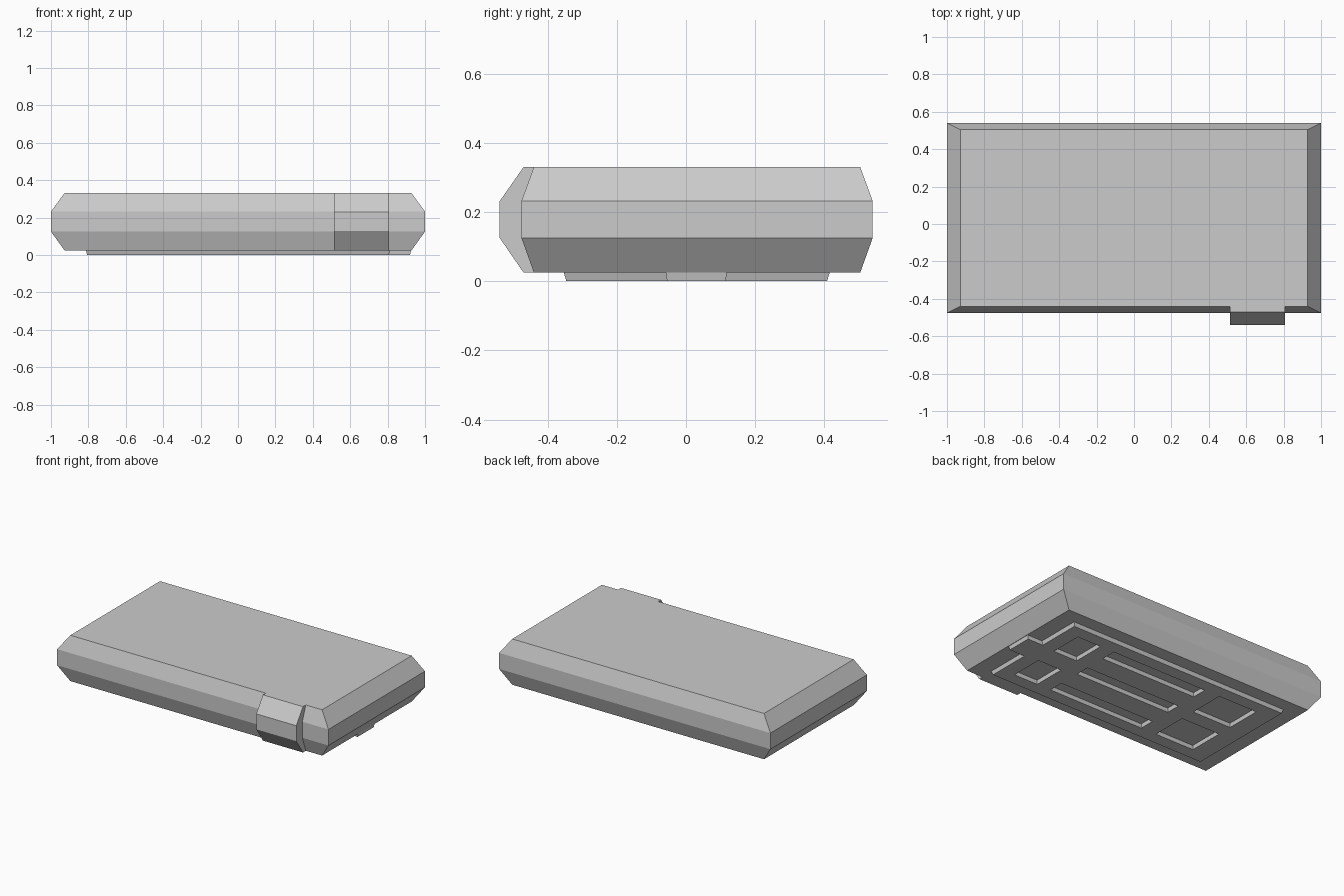
import bpy, bmesh

if "Cube" in bpy.data.objects:
    bpy.data.objects.remove(bpy.data.objects["Cube"])


def add_loft(bm, rings):
    """Closed skin through equal-length rings of points."""
    loops = [[bm.verts.new(p) for p in ring] for ring in rings]
    n = len(loops[0])
    for a, b in zip(loops, loops[1:]):
        for i in range(n):
            j = (i + 1) % n
            bm.faces.new((a[i], a[j], b[j], b[i]))
    bm.faces.new(loops[0][::-1])
    bm.faces.new(loops[-1])


def rect(x0, x1, y0, y1, z, inset=(0, 0)):
    dx, dy = inset
    return [(x0 + dx, y0 + dy, z), (x1 - dx, y0 + dy, z),
            (x1 - dx, y1 - dy, z), (x0 + dx, y1 - dy, z)]


def make_object(name, lofts):
    bm = bmesh.new()
    for rings in lofts:
        add_loft(bm, rings)
    bmesh.ops.recalc_face_normals(bm, faces=bm.faces[:])
    mesh = bpy.data.meshes.new(name)
    bm.to_mesh(mesh)
    bm.free()
    obj = bpy.data.objects.new(name, mesh)
    bpy.context.collection.objects.link(obj)
    return obj


# Case body with bevelled upper and lower rims
BASE, TOP = 0.025, 0.33
levels = [(BASE, 1), (0.125, 0), (0.232, 0), (TOP, 1)]
make_object("case_body", [[rect(-1, 1, -0.476, 0.54, z, (0.072 * k, 0.036 * k))
                           for z, k in levels]])

# Front latch following the body profile
profile = [(-0.44, BASE), (-0.47, BASE), (-0.54, 0.127),
           (-0.54, 0.23), (-0.47, TOP), (-0.44, TOP)]
make_object("front_latch", [[[(x, y, z) for y, z in profile]
                             for x in (0.513, 0.808)]])

# Raised base plate and its end tab, with slightly drafted sides
plate = make_object("base_plate", [[rect(-0.81, 0.81, -0.35, 0.412, 0.0, (0.004, 0.004)),
                                    rect(-0.815, 0.815, -0.355, 0.417, 0.03)]])
make_object("base_tab", [[rect(0.80, 0.92, -0.055, 0.115, 0.0),
                          rect(0.80, 0.925, -0.058, 0.118, 0.026)]])

# Pockets cut through the plate: two small, three long, two large
MID = 0.03
pockets = [(-0.28, 0.43, -0.02, 0.08)]
for s in (1, -1):
    for x0, x1, d0, d1 in [(0.53, 0.71, 0.07, 0.295),
                           (-0.28, 0.43, 0.19, 0.295),
                           (-0.68, -0.39, 0.05, 0.295)]:
        pockets.append((x0, x1, *sorted((MID + s * d0, MID + s * d1))))
cutter = make_object("pocket_cutter", [[rect(*p, -0.01), rect(*p, 0.05, (0.01, 0.01))]
                                       for p in pockets])
cutter.hide_render = True
cut = plate.modifiers.new("pockets", "BOOLEAN")
cut.operation = "DIFFERENCE"
cut.solver = "EXACT"
cut.object = cutter
bpy.context.view_layer.objects.active = plate
bpy.ops.object.modifier_apply(modifier=cut.name)
bpy.data.objects.remove(cutter)
